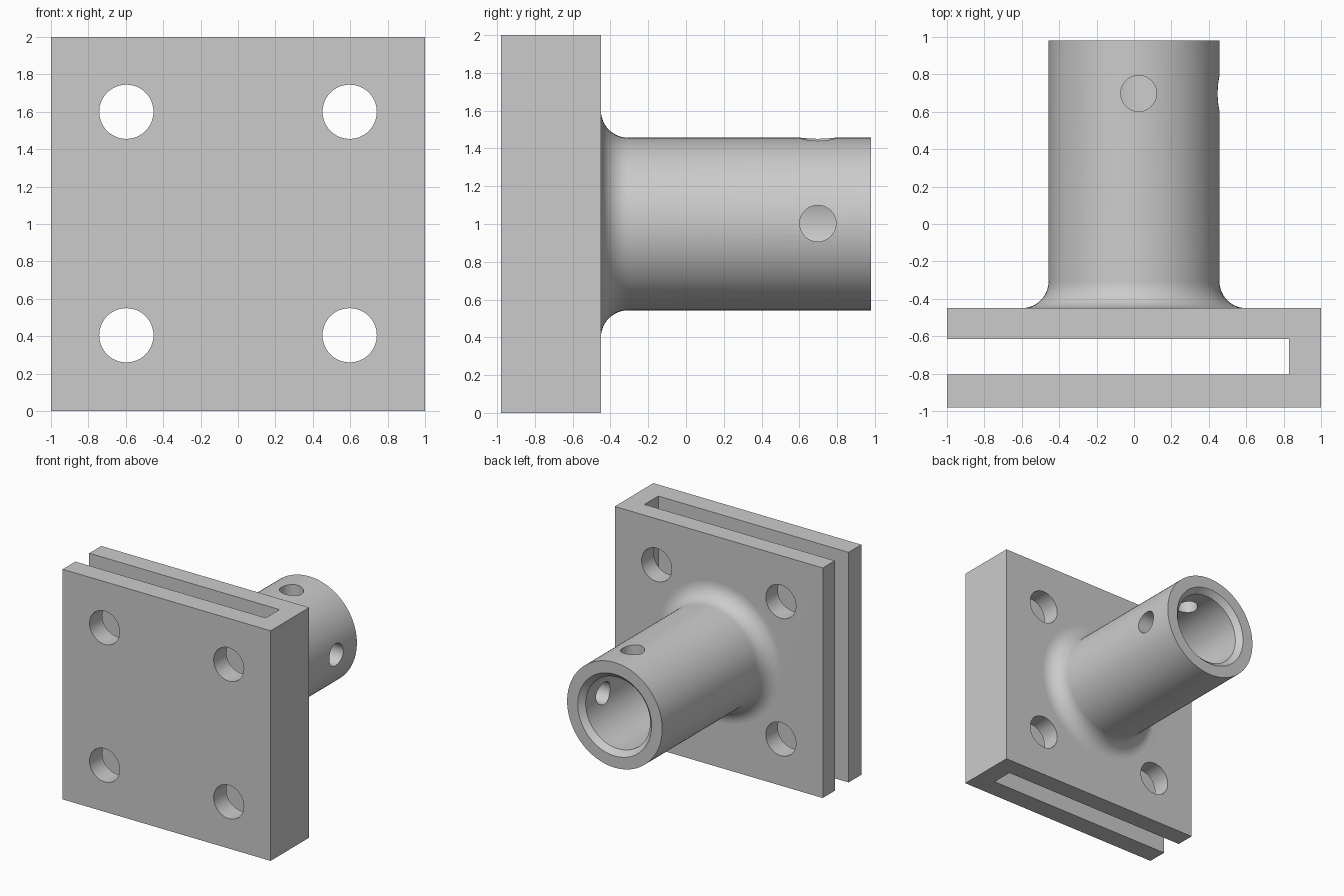
import bpy, bmesh, math
from mathutils import Matrix, Vector

if "Cube" in bpy.data.objects:
    bpy.data.objects.remove(bpy.data.objects["Cube"])

grey = bpy.data.materials.new("light grey")
grey.diffuse_color = (0.6, 0.6, 0.6, 1)
grey.use_nodes = True
grey.node_tree.nodes["Principled BSDF"].inputs["Base Color"].default_value = grey.diffuse_color


def make_object(name, bm):
    bmesh.ops.recalc_face_normals(bm, faces=bm.faces[:])
    mesh = bpy.data.meshes.new(name)
    bm.to_mesh(mesh)
    bm.free()
    obj = bpy.data.objects.new(name, mesh)
    bpy.context.collection.objects.link(obj)
    mesh.materials.append(grey)
    return obj


def cylinder(name, start, end, radius):
    a, b = Vector(start), Vector(end)
    turn = Vector((0, 0, 1)).rotation_difference(b - a).to_matrix().to_4x4()
    bm = bmesh.new()
    bmesh.ops.create_cone(bm, cap_ends=True, segments=48, radius1=radius, radius2=radius,
                          depth=(b - a).length, matrix=Matrix.Translation((a + b) / 2) @ turn)
    return make_object(name, bm)


def boolean(target, tool, operation):
    tool.hide_render = True
    mod = target.modifiers.new(operation, 'BOOLEAN')
    mod.operation, mod.solver, mod.object = operation, 'EXACT', tool
    bpy.context.view_layer.objects.active = target
    bpy.ops.object.modifier_apply(modifier=mod.name)
    bpy.data.objects.remove(tool)


# Slotted plate: C-shaped outline in plan, extruded upwards
bm = bmesh.new()
outline = [(-1, -0.98), (1, -0.98), (1, -0.45), (-1, -0.45),
           (-1, -0.615), (0.83, -0.615), (0.83, -0.805), (-1, -0.805)]
face = bm.faces.new([bm.verts.new((x, y, 0)) for x, y in outline])
top = bmesh.ops.extrude_face_region(bm, geom=[face])
bmesh.ops.translate(bm, vec=(0, 0, 2),
                    verts=[g for g in top["geom"] if isinstance(g, bmesh.types.BMVert)])
bracket = make_object("slotted_plate_with_socket", bm)

# Socket tube: (radius, y) profile with root fillet, chamfered mouth and blind bore
R, F = 0.457, 0.143
profile = [(0, -0.5), (R + F, -0.5)]
for i in range(13):
    a = math.radians(90 * i / 12)
    profile.append((R + F - F * math.sin(a), -0.45 + F - F * math.cos(a)))
profile += [(R, 0.98), (0.355, 0.98), (0.31, 0.935), (0.31, -0.45), (0, -0.45)]
bm = bmesh.new()
verts = [bm.verts.new((r, y, 1)) for r, y in profile]
edges = [bm.edges.new(pair) for pair in zip(verts, verts[1:])]
bmesh.ops.spin(bm, geom=verts + edges, cent=(0, 0, 1), axis=(0, 1, 0),
               angle=math.tau, steps=96, use_duplicate=False)
bmesh.ops.remove_doubles(bm, verts=bm.verts[:], dist=0.0005)
tube = make_object("socket_tube", bm)

# Pin holes through the top and the right wall of the tube
boolean(tube, cylinder("top_pin_cutter", (0.025, 0.698, 1.05), (0.025, 0.698, 1.7), 0.096), 'DIFFERENCE')
boolean(tube, cylinder("side_pin_cutter", (0.05, 0.698, 1.003), (0.7, 0.698, 1.003), 0.096), 'DIFFERENCE')

# Four bolt holes through both leaves of the plate
for x in (-0.597, 0.597):
    for z in (0.405, 1.6):
        boolean(bracket, cylinder("bolt_cutter", (x, -1.2, z), (x, -0.2, z), 0.145), 'DIFFERENCE')

boolean(bracket, tube, 'UNION')

# Smooth round surfaces, flat plate faces
bpy.ops.object.select_all(action='DESELECT')
bracket.select_set(True)
bpy.context.view_layer.objects.active = bracket
bpy.ops.object.shade_smooth_by_angle(angle=math.radians(30))
for p in bracket.data.polygons:
    if p.area > 0.3:
        p.use_smooth = False
